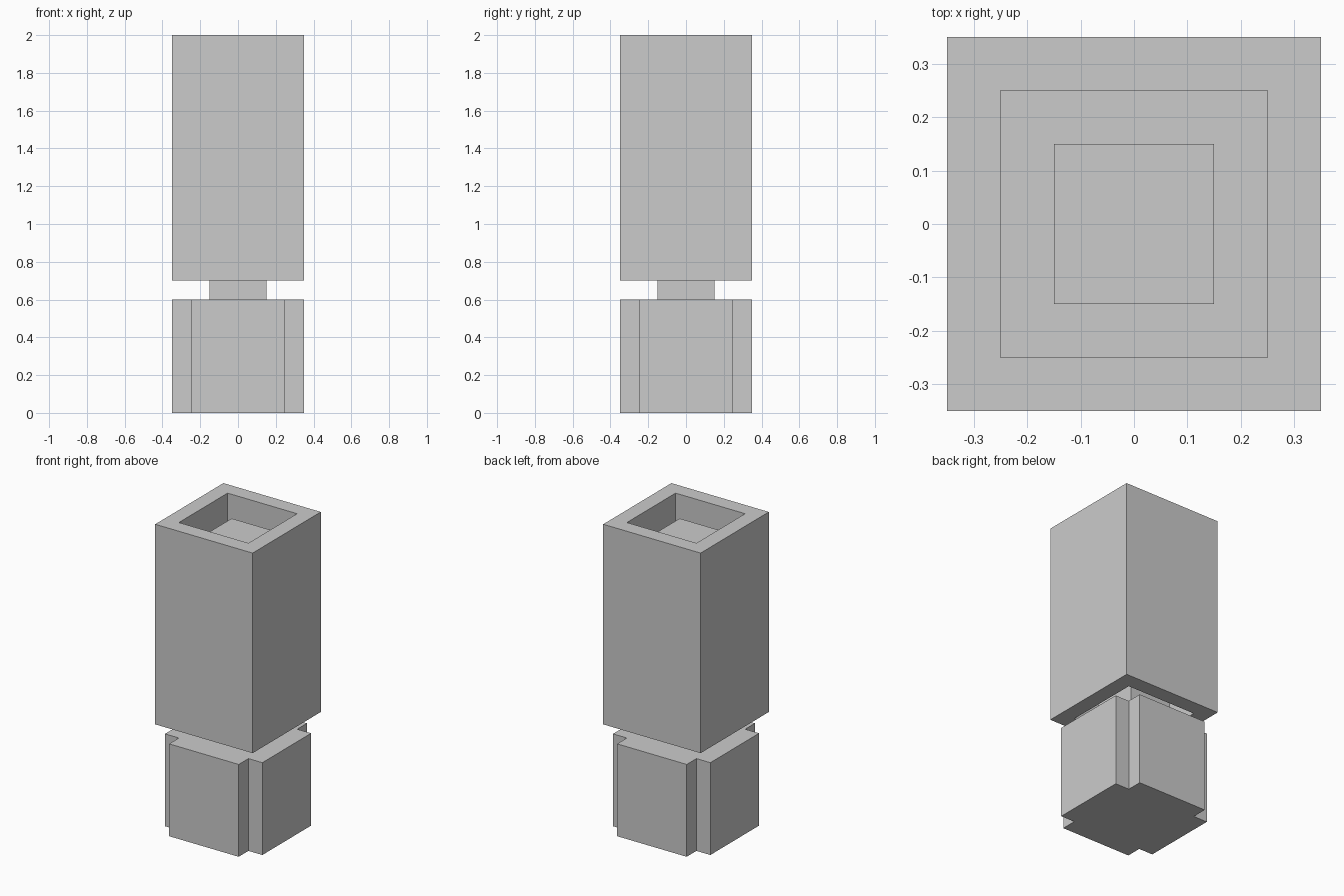
import bpy
import bmesh

if "Cube" in bpy.data.objects:
    bpy.data.objects.remove(bpy.data.objects["Cube"])


def make_object(name, bm):
    bmesh.ops.recalc_face_normals(bm, faces=bm.faces)
    mesh = bpy.data.meshes.new(name)
    bm.to_mesh(mesh)
    bm.free()
    obj = bpy.data.objects.new(name, mesh)
    bpy.context.collection.objects.link(obj)
    return obj


def square(h):
    return [(-h, -h), (h, -h), (h, h), (-h, h)]


def prism(name, profile, z0, z1):
    """Closed prism from a flat outline."""
    bm = bmesh.new()
    face = bm.faces.new([bm.verts.new((x, y, z0)) for x, y in profile])
    ext = bmesh.ops.extrude_face_region(bm, geom=[face], use_keep_orig=True)
    top = [v for v in ext["geom"] if isinstance(v, bmesh.types.BMVert)]
    bmesh.ops.translate(bm, verts=top, vec=(0, 0, z1 - z0))
    return make_object(name, bm)


def square_tube(name, outer, inner, z0, z1):
    """Square tube open at both ends, with thick walls."""
    bm = bmesh.new()
    loops = [[bm.verts.new((x, y, z)) for x, y in square(h)]
             for h, z in ((outer, z0), (outer, z1), (inner, z1), (inner, z0))]
    for i in range(4):
        a, b = loops[i], loops[(i + 1) % 4]
        for j in range(4):
            k = (j + 1) % 4
            bm.faces.new((a[j], a[k], b[k], b[j]))
    return make_object(name, bm)


# Base block: square with a notch cut from each corner
o, n = 0.35, 0.25
quarter = [(n, -o), (n, -n), (o, -n)]
outline = []
for _ in range(4):
    outline += quarter
    quarter = [(-y, x) for x, y in quarter]
prism("base_block", outline, 0.0, 0.6)

# Inner post rising through the sleeve
prism("inner_post", square(0.15), 0.6, 1.9)

# Hollow outer sleeve
square_tube("outer_sleeve", 0.35, 0.25, 0.7, 2.0)
